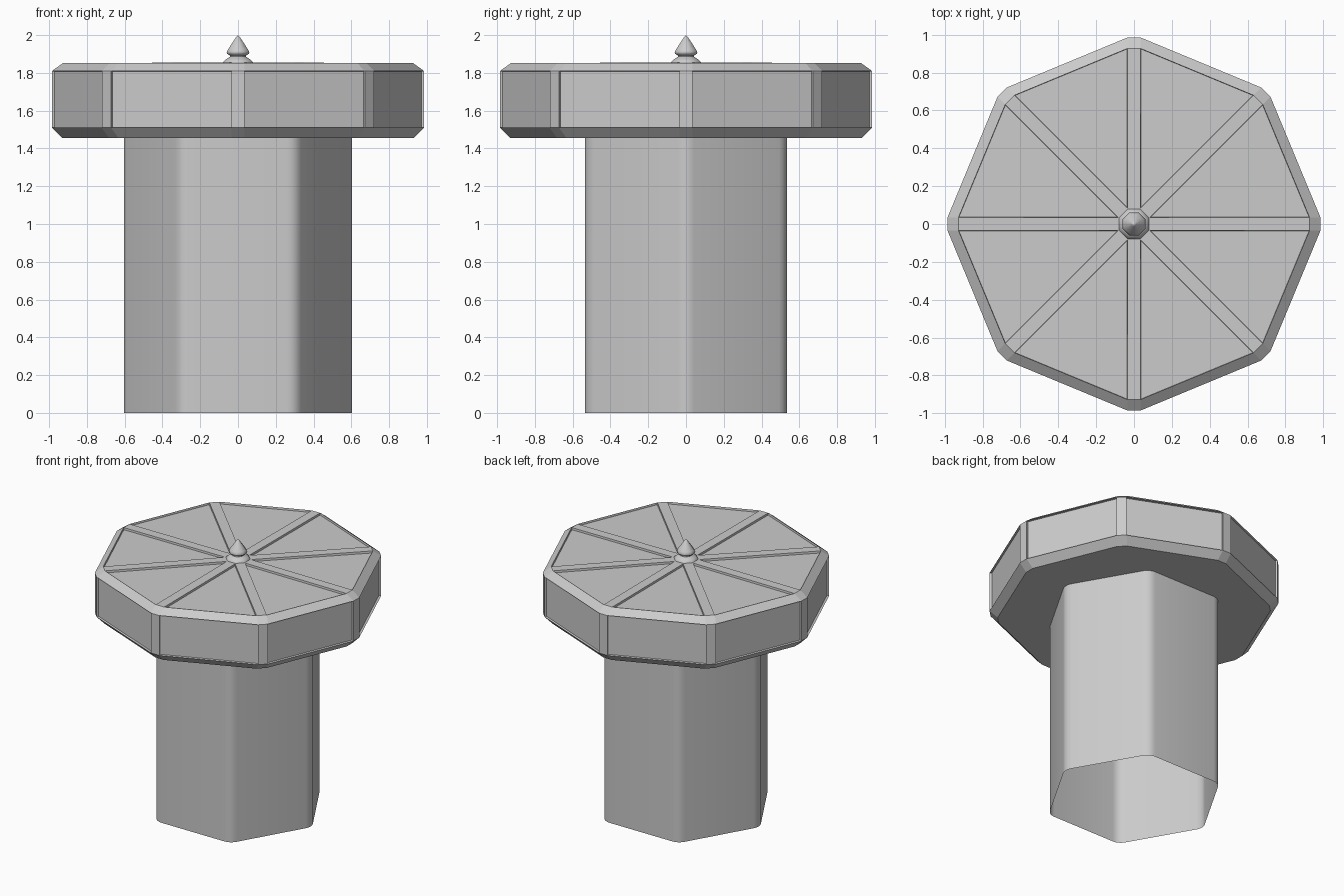
import bpy, bmesh
from math import sin, cos, pi, radians

if "Cube" in bpy.data.objects:
    bpy.data.objects.remove(bpy.data.objects["Cube"])


def finish(name, bm, smooth_angle=None):
    bmesh.ops.remove_doubles(bm, verts=bm.verts, dist=1e-5)
    mesh = bpy.data.meshes.new(name)
    bm.to_mesh(mesh)
    bm.free()
    ob = bpy.data.objects.new(name, mesh)
    bpy.context.collection.objects.link(ob)
    if smooth_angle:
        bpy.ops.object.select_all(action='DESELECT')
        ob.select_set(True)
        bpy.context.view_layer.objects.active = ob
        bpy.ops.object.shade_smooth_by_angle(angle=radians(smooth_angle))
    return ob


def bridge(bm, a, b):
    n = len(a)
    return [bm.faces.new((a[i], a[(i + 1) % n], b[(i + 1) % n], b[i])) for i in range(n)]


# Hexagonal column: rounded corners, open at the bottom
bm = bmesh.new()
apothem, fillet = 0.535, 0.084
outline = []
for k in range(6):
    a = k * pi / 3
    d = (apothem - fillet) / cos(pi / 6)
    for s in range(5):
        t = a + (s / 4 - 0.5) * pi / 3
        outline.append((d * cos(a) + fillet * cos(t), d * sin(a) + fillet * sin(t)))
low, high = ([bm.verts.new((x, y, z)) for x, y in outline] for z in (0, 1.46))
bridge(bm, low, high)
finish("column", bm, 30)

# Octagonal cap: clipped corners, chamfered rims, recessed panels
bm = bmesh.new()
half = 0.035


def cap_ring(r, z):
    ring = []
    for k in range(8):
        a = k * pi / 4
        for w in (-half, half):
            ring.append(bm.verts.new((r * cos(a) - w * sin(a), r * sin(a) + w * cos(a), z)))
    return ring


rings = [cap_ring(*p) for p in ((0.93, 1.455), (0.985, 1.51), (0.985, 1.81), (0.927, 1.852))]
bm.faces.new(rings[0][::-1])
panels = []
for i in range(3):
    faces = bridge(bm, rings[i], rings[i + 1])
    if i == 1:
        panels += faces[1::2]
# Top: eight ribs meeting at a small hub, wedge panels between them
top = rings[3]
r_hub = half / sin(pi / 8)
hub = [bm.verts.new((r_hub * cos((k + 0.5) * pi / 4), r_hub * sin((k + 0.5) * pi / 4), 1.855))
       for k in range(8)]
for k in range(8):
    bm.faces.new((top[2 * k], top[2 * k + 1], hub[k], hub[k - 1]))
    panels.append(bm.faces.new((top[2 * k + 1], top[(2 * k + 2) % 16], hub[k])))
bm.faces.new(hub)
bm.normal_update()
bmesh.ops.inset_individual(bm, faces=panels, thickness=0.003, depth=-0.015)
finish("cap", bm)

# Finial: turned profile with a pointed bulb
bm = bmesh.new()
profile = [(0.085, 1.845), (0.085, 1.858), (0.068, 1.872), (0.046, 1.886), (0.046, 1.892),
           (0.062, 1.901), (0.065, 1.911), (0.056, 1.926), (0.034, 1.957), (0.012, 1.988)]
prev = None
for r, z in profile:
    ring = [bm.verts.new((r * cos((k + 0.5) * pi / 4), r * sin((k + 0.5) * pi / 4), z))
            for k in range(8)]
    if prev:
        bridge(bm, prev, ring)
    else:
        bm.faces.new(ring[::-1])
    prev = ring
tip = bm.verts.new((0, 0, 2.0))
for k in range(8):
    bm.faces.new((prev[k], prev[(k + 1) % 8], tip))
finish("finial", bm, 50)
